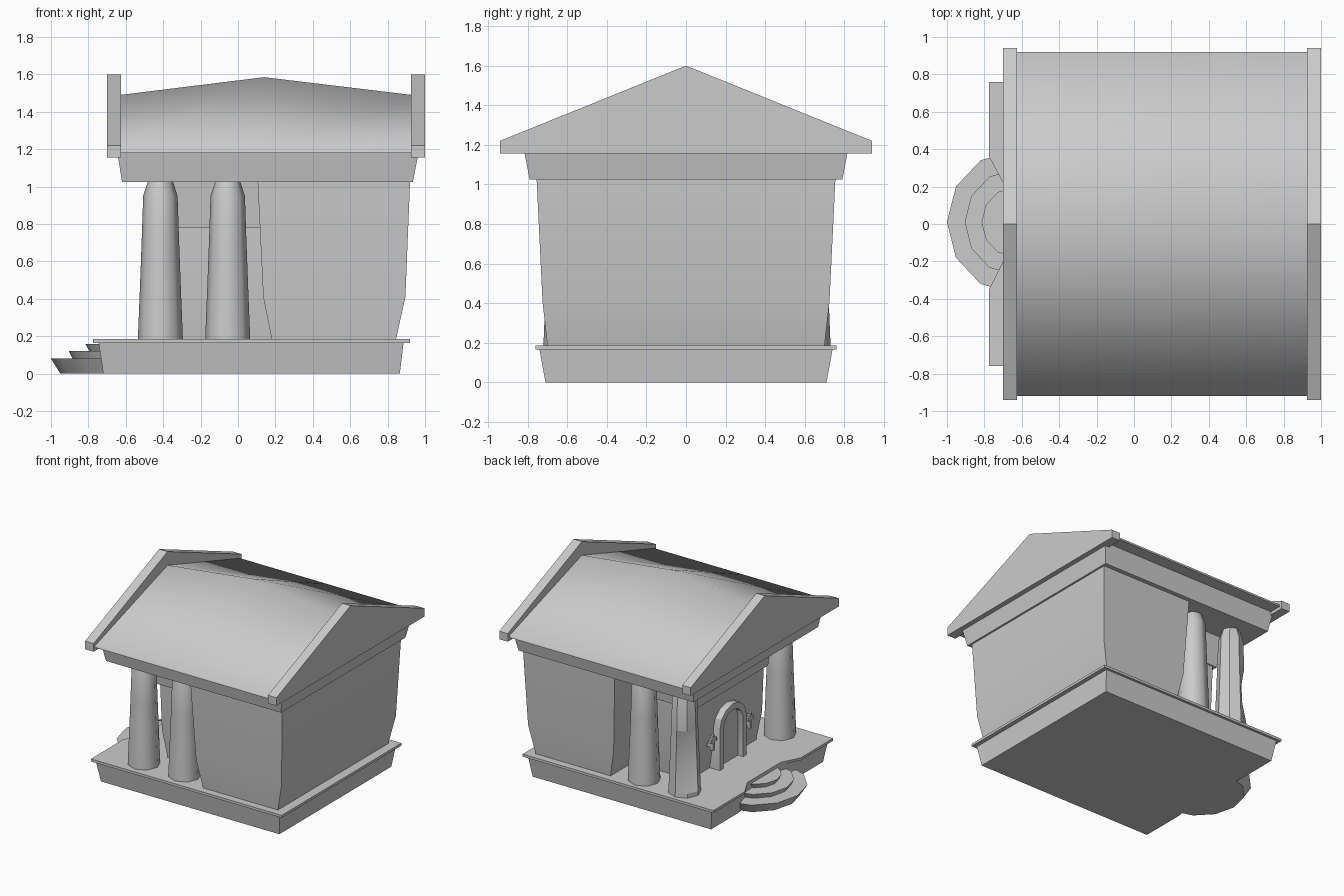
import bpy, bmesh, math
from mathutils import Vector

if "Cube" in bpy.data.objects:
    bpy.data.objects.remove(bpy.data.objects["Cube"])

stone = bpy.data.materials.new("grey_stone")
stone.use_nodes = True
GREY = (0.6, 0.6, 0.6, 1)
stone.diffuse_color = GREY
stone.node_tree.nodes["Principled BSDF"].inputs["Base Color"].default_value = GREY


def finish(name, bm, smooth=30):
    bmesh.ops.recalc_face_normals(bm, faces=bm.faces)
    mesh = bpy.data.meshes.new(name)
    bm.to_mesh(mesh)
    bm.free()
    obj = bpy.data.objects.new(name, mesh)
    bpy.context.collection.objects.link(obj)
    mesh.materials.append(stone)
    bpy.ops.object.select_all(action='DESELECT')
    obj.select_set(True)
    bpy.context.view_layer.objects.active = obj
    bpy.ops.object.shade_smooth_by_angle(angle=math.radians(smooth))


def loft(name, rings, smooth=30, edit=None):
    """Join rings of points into a closed solid."""
    bm = bmesh.new()
    loops = [[bm.verts.new(p) for p in ring] for ring in rings]
    n = len(loops[0])
    for a, b in zip(loops, loops[1:]):
        for i in range(n):
            j = (i + 1) % n
            bm.faces.new((a[i], a[j], b[j], b[i]))
    bm.faces.new(loops[0][::-1])
    bm.faces.new(loops[-1])
    if edit:
        edit(loops)
    finish(name, bm, smooth)


def rect(x0, x1, half, z):
    return [(x0, -half, z), (x1, -half, z), (x1, half, z), (x0, half, z)]


def notched(x0, x1, half, z):
    """Rectangle with a bay cut into the entrance edge for the steps."""
    bay = [(x0, .36, z), (-.70, .22, z), (-.70, -.2, z), (x0, -.35, z)]
    return rect(x0, x1, half, z) + bay


def circle(cx, cy, r, z, sides, stretch=1):
    step = 2 * math.pi / sides
    return [(cx + r * math.cos(i * step), cy + stretch * r * math.sin(i * step), z)
            for i in range(sides)]


def box(name, centre, size):
    x, y, z = centre
    sx, sy, sz = (s / 2 for s in size)
    loft(name, [[(px, py + y, pz) for px, py, pz in rect(x - sx, x + sx, sy, z + d)]
                for d in (-sz, sz)])


# Platform and its thin floor slab
loft("platform", [notched(-.72, .865, .71, 0), notched(-.745, .885, .74, .165)])
loft("floor_slab", [notched(-.775, .92, .76, .165), notched(-.775, .92, .76, .185)])

# Rounded entrance steps
for i, (r, z0, z1, inset) in enumerate([(.36, 0, .08, .05), (.265, .08, .12, .02), (.175, .12, .158, .02)]):
    loft(f"entrance_step_{i + 1}", [circle(-.64, .01, r - inset, z0, 12, 1.06),
                                    circle(-.64, .01, r, z1, 12, 1.06)])

# Main hall with flared walls, and the narrower entrance room
loft("main_hall", [rect(.18, .845, .70, .185), rect(.135, .895, .725, .41), rect(.105, .92, .755, 1.03)])
loft("entrance_room", [rect(-.33, .3, .42, .185), rect(-.36, .3, .45, .41), rect(-.37, .3, .46, .8)])
loft("entrance_beam", [rect(-.40, .3, .47, .78), rect(-.42, .3, .50, 1.03)])


# Columns; the outer left one has a large chip
def chip(loops):
    v = loops[2][3]
    v.co = v.co.lerp(Vector((-.415, .61, v.co.z)), .75)


for row, cx in (("outer", -.415), ("inner", -.055)):
    for side, cy in (("left", .61), ("right", -.6)):
        profile = [(.12, .185), (.119, .22), (.109, .47), (.1, .71), (.092, .95), (.066, 1.03)]
        broken = row == "outer" and side == "left"
        loft(f"{row}_column_{side}", [circle(cx, cy, r, z, 8) for r, z in profile],
             25 if broken else 60, chip if broken else None)

# Entablature under the roof
loft("entablature", [rect(-.62, .935, .79, 1.025), rect(-.645, .965, .82, 1.18)])


# Roof with a ridge raised at the middle
def roof_section(x, top):
    return [(x, -.92, 1.18), (x, -.92, 1.195), (x, 0, top), (x, .92, 1.195), (x, .92, 1.18)]


loft("roof", [roof_section(-.63, 1.49), roof_section(.14, 1.585), roof_section(.93, 1.49)], 80)

# Gable ends
for name, x0, x1 in (("entrance_gable", -.70, -.625), ("rear_gable", .925, 1.0)):
    outline = [(-.94, 1.155), (.94, 1.155), (.94, 1.22), (0, 1.6), (-.94, 1.22)]
    loft(name, [[(x, y, z) for y, z in outline] for x in (x0, x1)])


# Arched door panel and raised surround
def arch(half, spring, rise, bottom=.185, count=6):
    pts = [(-half, bottom)]
    for i in range(count + 1):
        t = math.pi * i / count
        pts.append((-half * math.cos(t), spring + rise * math.sin(t)))
    return pts + [(half, bottom)]


def door_frame():
    bm = bmesh.new()
    outer, inner = arch(.17, .51, .15), arch(.125, .5, .11)
    grid = [[[bm.verts.new((x, y, z)) for y, z in line] for line in (outer, inner)] for x in (-.42, -.33)]
    n = len(outer)
    for i in range(n - 1):
        for a, b in ((grid[0][0], grid[0][1]), (grid[0][1], grid[1][1]),
                     (grid[1][1], grid[1][0]), (grid[1][0], grid[0][0])):
            bm.faces.new((a[i], a[i + 1], b[i + 1], b[i]))
    for i in (0, n - 1):
        bm.faces.new((grid[0][0][i], grid[0][1][i], grid[1][1][i], grid[1][0][i]))
    finish("door_frame", bm)


door_frame()
loft("door_panel", [[(x, y, z) for y, z in arch(.13, .5, .11)] for x in (-.375, -.32)])

# Small wall brackets on either side of the door
for side, y in (("left", .235), ("right", -.235)):
    box(f"bracket_post_{side}", (-.40, y, .43), (.025, .025, .12))
    box(f"bracket_arm_{side}", (-.40, y, .45), (.025, .08, .025))
    box(f"bracket_stub_{side}", (-.38, y, .41), (.06, .03, .03))
